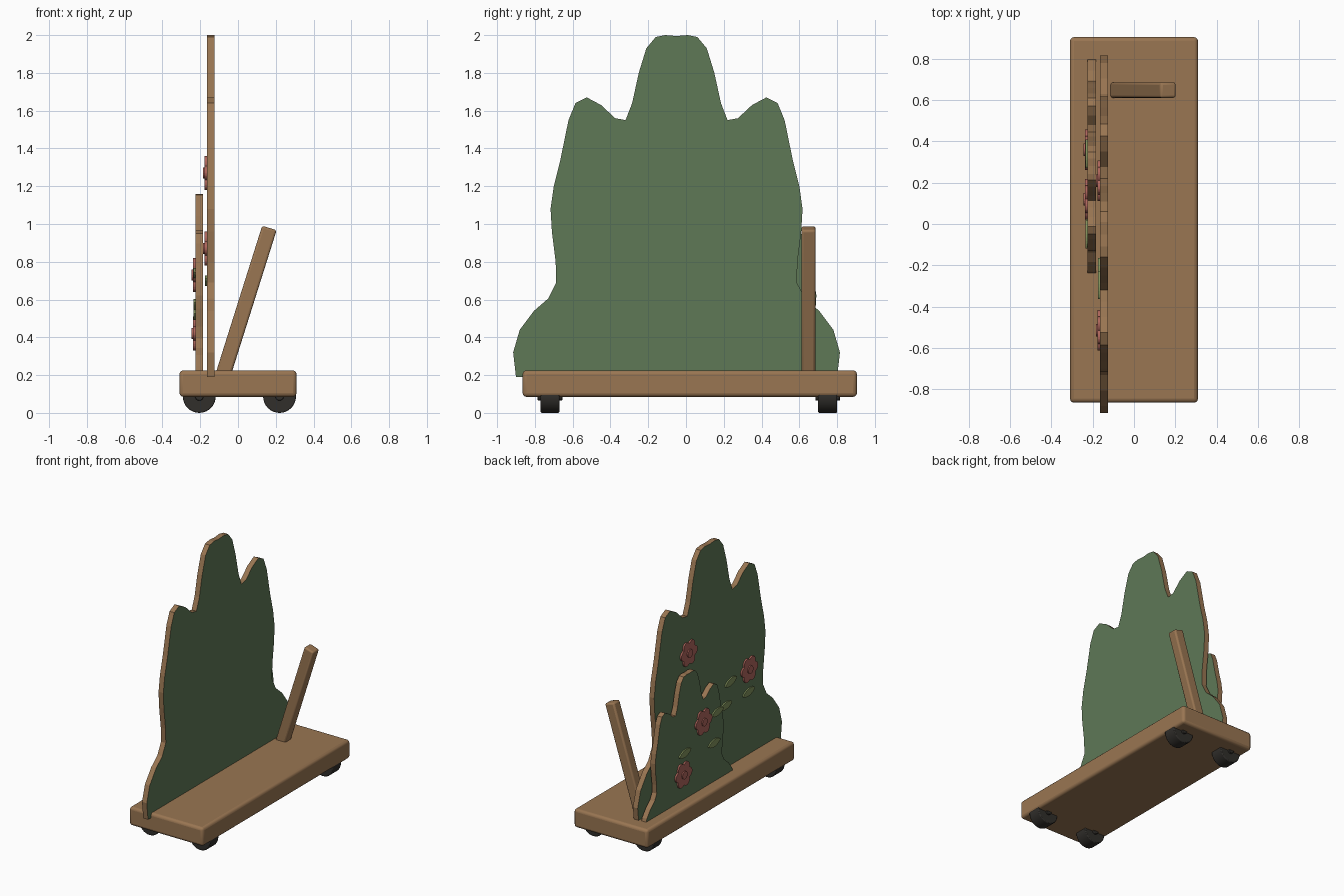
import bpy, bmesh, math
from mathutils import Vector, Matrix

cube = bpy.data.objects.get("Cube")
if cube:
    bpy.data.objects.remove(cube, do_unlink=True)


def material(name, srgb):
    col = [(c / 255) ** 2.2 for c in srgb] + [1]
    m = bpy.data.materials.new(name)
    m.use_nodes = True
    m.diffuse_color = col
    bsdf = m.node_tree.nodes["Principled BSDF"]
    bsdf.inputs["Base Color"].default_value = col
    bsdf.inputs["Roughness"].default_value = 0.8
    return m


wood = material("wood", (152, 117, 83))
green = material("bush green", (95, 120, 87))
red = material("flower red", (172, 101, 92))
leaf_green = material("leaf green", (128, 144, 92))
rubber = material("wheel dark", (52, 50, 47))


def add_object(name, bm, mats):
    bmesh.ops.recalc_face_normals(bm, faces=bm.faces)
    mesh = bpy.data.meshes.new(name)
    bm.to_mesh(mesh)
    bm.free()
    ob = bpy.data.objects.new(name, mesh)
    bpy.context.collection.objects.link(ob)
    for m in mats:
        mesh.materials.append(m)
    return ob


def plate(name, outline, x0, x1, mats):
    """Extrude a (y, z) outline along x; a second material goes on the flat sides."""
    bm = bmesh.new()
    face = bm.faces.new([bm.verts.new((x0, y, z)) for y, z in outline])
    ext = bmesh.ops.extrude_face_region(bm, geom=[face])
    verts = [g for g in ext["geom"] if isinstance(g, bmesh.types.BMVert)]
    bmesh.ops.translate(bm, verts=verts, vec=(x1 - x0, 0, 0))
    bm.normal_update()
    for f in bm.faces:
        f.material_index = len(mats) - 1 if abs(f.normal.x) > 0.9 else 0
    return add_object(name, bm, mats)


def block(name, size, centre, tilt, bevel):
    bm = bmesh.new()
    bmesh.ops.create_cube(bm, size=1, matrix=Matrix.Diagonal((*size, 1)))
    ob = add_object(name, bm, [wood])
    ob.location = centre
    ob.rotation_euler.y = tilt
    mod = ob.modifiers.new("Rounded edges", "BEVEL")
    mod.width = bevel
    mod.segments = 3
    return ob


def cylinder(name, radius, width, centre, bevel):
    bm = bmesh.new()
    bmesh.ops.create_cone(bm, cap_ends=True, segments=32, radius1=radius,
                          radius2=radius, depth=width,
                          matrix=Matrix.Rotation(math.pi / 2, 4, "X"))
    ob = add_object(name, bm, [rubber])
    ob.location = centre
    mod = ob.modifiers.new("Rounded edges", "BEVEL")
    mod.width = bevel
    mod.segments = 2
    mod.limit_method = "ANGLE"
    return ob


# Base board and leaning prop
rounded = [block("base_board", (0.62, 1.77, 0.14), (0, 0.02, 0.155), 0, 0.02),
           block("prop_stick", (0.08, 0.075, 0.82), (0.043, 0.648, 0.588),
                 math.radians(17.5), 0.012)]

# Wheels with small hubs
for x in (-0.205, 0.22):
    for y in (-0.72, 0.75):
        rounded.append(cylinder("wheel", 0.087, 0.1, (x, y, 0.087), 0.006))
        rounded.append(cylinder("wheel_hub", 0.022, 0.13, (x, y, 0.087), 0.003))

# Bush boards: half outline (distance from the middle, height), mirrored
half = [(0.85, 0.19), (0.865, 0.32), (0.83, 0.44), (0.755, 0.54), (0.68, 0.605),
        (0.637, 0.69), (0.64, 0.8), (0.66, 0.96), (0.667, 1.08), (0.65, 1.2),
        (0.615, 1.34), (0.572, 1.55), (0.535, 1.64), (0.475, 1.67), (0.4, 1.63),
        (0.325, 1.56), (0.27, 1.55), (0.235, 1.64), (0.2, 1.8), (0.16, 1.93),
        (0.11, 1.99), (0.06, 2.0)]
bush = half + [(0, 1.995)] + [(-y, z) for y, z in reversed(half)]
plate("large_bush", [(y - 0.05, z) for y, z in bush], -0.165, -0.125, [wood, green])
plate("small_bush", [(0.28 + y * 0.615, 1.16 + (z - 2) * 0.585) for y, z in bush],
      -0.225, -0.185, [wood, green])


def flower(x, y, z):
    ring = []
    for i in range(72):
        t = math.tau * i / 72
        r = 0.076 + 0.022 * abs(math.cos(3 * t))
        ring.append((y + r * math.cos(t), z + r * math.sin(t)))
    plate("flower_petals", ring, x, x - 0.012, [red])
    disc = [(y + 0.03 * math.cos(math.tau * i / 20),
             z + 0.03 * math.sin(math.tau * i / 20)) for i in range(20)]
    plate("flower_centre", disc, x, x - 0.02, [red])


def leaf(x, y, z, tilt):
    shape = []
    for i in range(24):
        t = math.tau * i / 24
        p = Vector((0.07 * math.cos(t), 0.027 * math.sin(t) * abs(math.sin(t)) ** 0.4))
        p.rotate(Matrix.Rotation(tilt, 2))
        shape.append((y + p.x, z + p.y))
    plate("leaf", shape, x, x - 0.01, [leaf_green])


# Flowers and leaves on the two boards
LARGE, SMALL = -0.165, -0.225
for spot in ((LARGE, 0.21, 1.27), (LARGE, -0.515, 0.87),
             (SMALL, 0.12, 0.73), (SMALL, 0.36, 0.42)):
    flower(*spot)
for spot in ((LARGE, -0.295, 0.86, -0.2), (LARGE, -0.51, 0.7, -0.15),
             (LARGE, -0.235, 0.7, -0.1), (SMALL, -0.05, 0.74, -0.1),
             (SMALL, -0.01, 0.52, -0.1), (SMALL, 0.34, 0.575, -0.15)):
    leaf(*spot)

# Smooth the rounded parts, keeping crisp edges
bpy.ops.object.select_all(action="DESELECT")
for ob in rounded:
    ob.select_set(True)
bpy.context.view_layer.objects.active = rounded[0]
bpy.ops.object.shade_smooth_by_angle(angle=math.radians(35))
